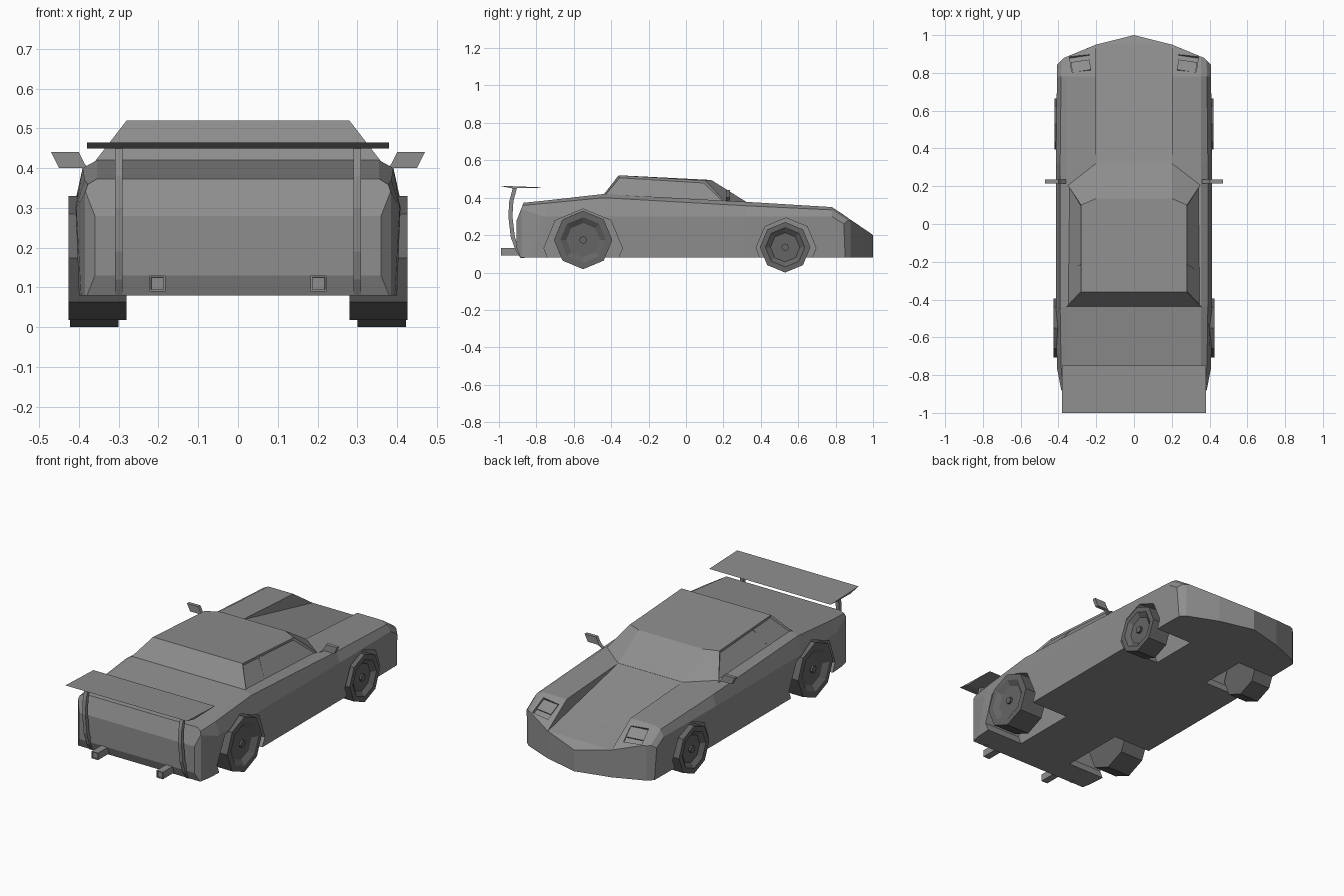
import bpy, bmesh, math
from mathutils import Vector, Matrix

if "Cube" in bpy.data.objects:
    bpy.data.objects.remove(bpy.data.objects["Cube"])


def material(name, v):
    m = bpy.data.materials.new(name)
    m.diffuse_color = (v, v, v, 1)
    m.use_nodes = True
    m.node_tree.nodes["Principled BSDF"].inputs["Base Color"].default_value = m.diffuse_color
    return m


paint = material("dark_grey_paint", 0.27)
rubber = material("wheel_grey", 0.13)


def finish(bm, name):
    bmesh.ops.remove_doubles(bm, verts=bm.verts, dist=1e-5)
    bmesh.ops.recalc_face_normals(bm, faces=bm.faces)
    me = bpy.data.meshes.new(name)
    bm.to_mesh(me)
    bm.free()
    me.materials.append(rubber if "wheel" in name else paint)
    ob = bpy.data.objects.new(name, me)
    bpy.context.collection.objects.link(ob)
    return ob


def loft(rings):
    """Skin closed rings of points and cap both ends."""
    bm = bmesh.new()
    vs = [[bm.verts.new(p) for p in r] for r in rings]
    n = len(vs[0])
    for a, b in zip(vs, vs[1:]):
        for i in range(n):
            bm.faces.new((a[i], a[(i + 1) % n], b[(i + 1) % n], b[i]))
    bm.faces.new(vs[0])
    bm.faces.new(vs[-1])
    return bm


def prism_x(name, yz, x0, x1):
    return finish(loft([[(x, y, z) for y, z in yz] for x in (x0, x1)]), name)


def cylinder_x(bm, x0, x1, y, z, r, n=8):
    m = Matrix.Translation(((x0 + x1) / 2, y, z)) @ Matrix.Rotation(math.pi / 2, 4, 'Y')
    bmesh.ops.create_cone(bm, cap_ends=True, segments=n, radius1=r, radius2=r,
                          depth=abs(x1 - x0), matrix=m)


def box(name, matrix, size):
    bm = bmesh.new()
    bmesh.ops.create_cube(bm, size=1, matrix=matrix @ Matrix.Diagonal((*size, 1)))
    return finish(bm, name)


def cut(target, cutter):
    mod = target.modifiers.new("cut", 'BOOLEAN')
    mod.operation, mod.solver, mod.object = 'DIFFERENCE', 'EXACT', cutter
    bpy.context.view_layer.objects.active = target
    bpy.ops.object.modifier_apply(modifier=mod.name)
    bpy.data.objects.remove(cutter)


# Body: sections along y (y, half width, centre z, fender z, shoulder z)
def section(y, w, zc, zd, zs):
    half = [(0.2, zc), (0.2, zd), (0.355, zd), (w - 0.022, zs), (w, 0.3 if zs > 0.3 else zs - 0.03),
            (w - 0.008, 0.08)]
    return [(x, y, z) for x, z in half] + [(-x, y, z) for x, z in reversed(half)]


stations = [(-0.95, .395, .365, .365, .352), (-0.75, .408, .385, .385, .37),
            (-0.44, .413, .42, .42, .40), (0.32, .413, .378, .378, .357),
            (0.78, .408, .273, .35, .335), (0.95, .405, .235, .235, .222),
            (1.02, .40, .187, .187, .175)]
bm = loft([section(*s) for s in stations])
bmesh.ops.remove_doubles(bm, verts=bm.verts, dist=1e-5)

# Trim the pointed nose, rear corners and curved tail with planes
planes = [((0, -.905, 0), (0, -1, 0)), ((0, -.87, .37), (0, -.09, .035)),
          ((0, -.905, .13), (0, -.05, -.02))]
for s in (1, -1):
    planes += [((0, 1, 0), (s * .05, .2, 0)), ((s * .2, .95, 0), (s * .07, .17, 0)),
               ((s * .37, .88, 0), (s, 1, 0)), ((s * .36, -.905, 0), (s, -1, 0)),
               ((s * .385, -.88, 0), (s * .13, -.025, 0))]
for co, no in planes:
    bmesh.ops.bisect_plane(bm, geom=bm.verts[:] + bm.edges[:] + bm.faces[:], dist=1e-5,
                           plane_co=co, plane_no=Vector(no).normalized(), clear_outer=True)
    bmesh.ops.holes_fill(bm, edges=[e for e in bm.edges if e.is_boundary], sides=0)
body = finish(bm, "body")

# Wheel wells and headlight recesses
slope = Matrix.Rotation(math.atan(-0.68), 4, 'X')
for s in (1, -1):
    for y, z, r in ((.535, .132, .16), (-.55, .13, .21)):
        bm = bmesh.new()
        a, b = sorted((s * .17, s * .6))
        cylinder_x(bm, a, b, y, z, r)
        cut(body, finish(bm, "well_cutter"))
    spot = Matrix.Translation((s * .283, .85, .302)) @ Matrix.Rotation(-s * .15, 4, 'Z') @ slope
    cut(body, box("light_cutter", spot, (.105, .10, .02)))
    box("headlight", spot @ Matrix.Translation((0, -.014, -.009)), (.10, .065, .012))

# Cabin: skirt, belt line and roof rings
base = [(.2, .32, .379), (.36, .22, .37), (.36, -.44, .417)]
roof = [(.2, .135, .495), (.28, .10, .492), (.28, -.36, .52)]
full = lambda pts: pts + [(-x, y, z) for x, y, z in reversed(pts)]
bm = loft([full([(x * .97, y * .97, .34) for x, y, z in base]), full(base), full(roof)])
bmesh.ops.recalc_face_normals(bm, faces=bm.faces)
bm.normal_update()
windows = [f for f in bm.faces if abs(f.normal.x) > .7 and f.calc_center_median().z > .42]
for f in windows:
    bmesh.ops.inset_individual(bm, faces=[f], thickness=.012, depth=-.008)
finish(bm, "cabin")

for s in (1, -1):
    # Window pillar, nearly flush with the glass
    finish(loft([[(s * x, y + dy, z) for x, dy in ((x0, -.008), (x0, .008), (x0 - .03, .008), (x0 - .03, -.008))]
                 for x0, y, z in ((.355, -.25, .405), (.28, -.20, .508))]), "window_pillar"
           ).location.x = -s * .006
    # Door mirror
    outline = [(.36, .385), (.39, .40), (.45, .40), (.47, .44), (.40, .44), (.385, .41)]
    finish(loft([[(s * x, y, z) for x, z in outline] for y in (.215, .235)]), "door_mirror")
    # Curved spoiler strut
    path = [(-.925, .456), (-.945, .38), (-.95, .30), (-.937, .19), (-.912, .12), (-.885, .078)]
    finish(loft([[(s * .3 + dx, y + dy, z) for dx, dy in ((-.01, 0), (.01, 0), (.01, .022), (-.01, .022))]
                 for y, z in path]), "spoiler_strut")
    # Square exhaust with hollow end
    bm = bmesh.new()
    bmesh.ops.create_cube(bm, size=1, matrix=Matrix.Translation((s * .203, -.925, .11))
                          @ Matrix.Diagonal((.04, .13, .04, 1)))
    bm.normal_update()
    end = [f for f in bm.faces if f.normal.y < -.9]
    bmesh.ops.inset_region(bm, faces=end, thickness=.006)
    bmesh.ops.inset_region(bm, faces=end, thickness=.001, depth=-.006)
    finish(bm, "exhaust")
    # Octagonal wheels with dished rim and hub
    for name, y, r, xi, xo in (("front_wheel", .53, .135, .30, .422), ("rear_wheel", -.55, .156, .28, .426)):
        z = r if r < .15 else .174
        a, b = sorted((s * xi, s * xo))
        bm = bmesh.new()
        cylinder_x(bm, a, b, y, z, r)
        bm.normal_update()
        face = [f for f in bm.faces if f.normal.x * s > .9]
        bmesh.ops.inset_region(bm, faces=face, thickness=r * .22)
        bmesh.ops.inset_region(bm, faces=face, thickness=r * .2, depth=-.02)
        a, b = sorted((s * (xo - .05), s * (xo - .008)))
        cylinder_x(bm, a, b, y, z, .02)
        finish(bm, name)

# Spoiler blade
prism_x("spoiler_blade", [(-1, .464), (-.75, .455), (-.80, .453), (-.93, .45)], -.38, .38)
